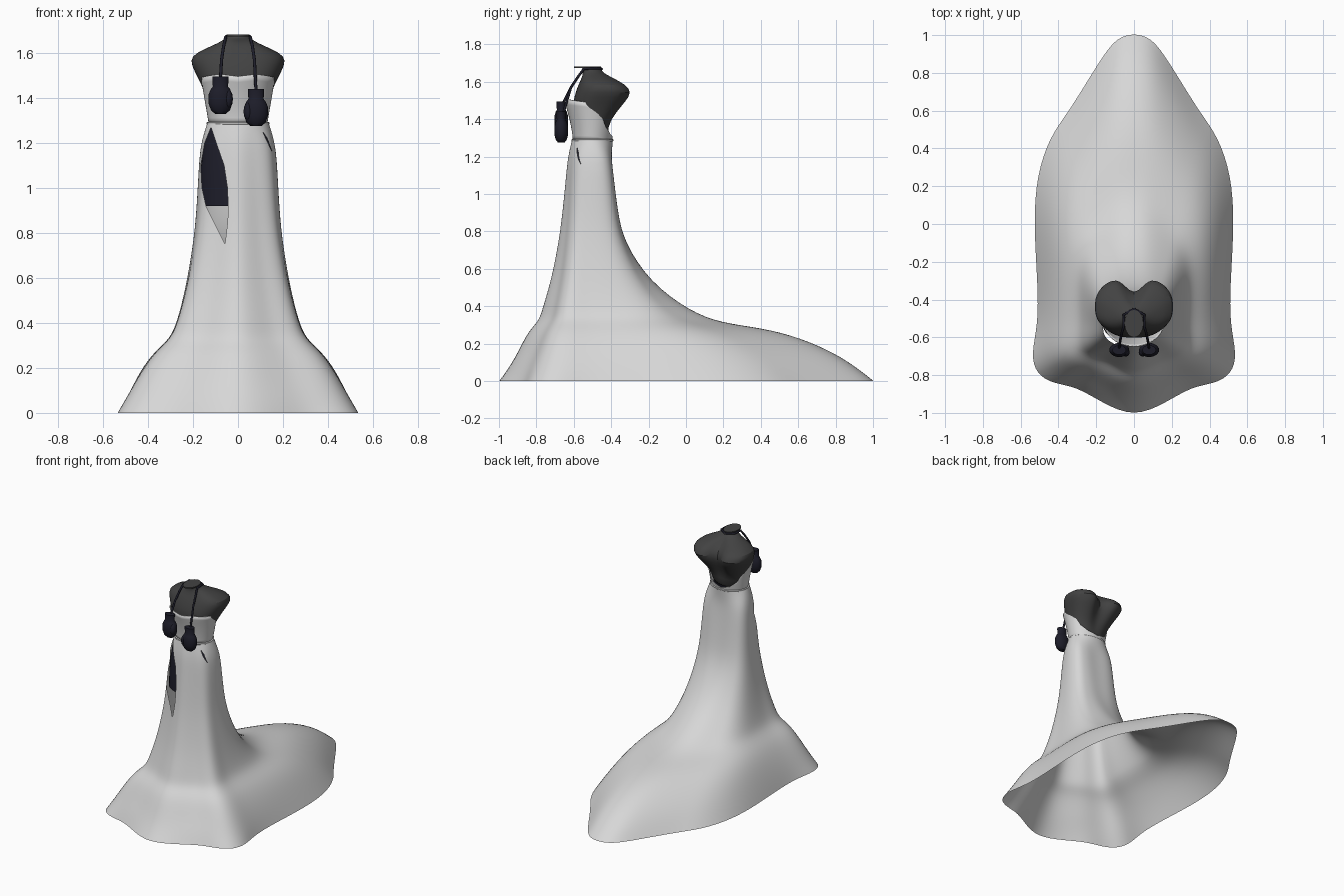
import bpy, bmesh, math
from mathutils import Vector

cube = bpy.data.objects.get("Cube")
if cube:
    bpy.data.objects.remove(cube)


def material(name, rgb):
    m = bpy.data.materials.new(name)
    m.use_nodes = True
    m.diffuse_color = (*rgb, 1)
    m.node_tree.nodes["Principled BSDF"].inputs["Base Color"].default_value = (*rgb, 1)
    return m


CLOTH = material("pale grey cloth", (.68, .68, .68))
FORM = material("charcoal form", (.055, .055, .055))
NAVY = material("dark navy", (.012, .012, .022))


def loft(name, rows, mat, caps=False, subdiv=0):
    """Skin closed rings of points that all have the same length."""
    bm = bmesh.new()
    vs = [[bm.verts.new(p) for p in row] for row in rows]
    n = len(rows[0])
    for a, b in zip(vs, vs[1:]):
        for i in range(n):
            j = (i + 1) % n
            bm.faces.new((a[i], a[j], b[j], b[i]))
    if caps:
        bm.faces.new(vs[0][::-1])
        bm.faces.new(vs[-1])
    bmesh.ops.recalc_face_normals(bm, faces=bm.faces)
    me = bpy.data.meshes.new(name)
    bm.to_mesh(me)
    bm.free()
    me.materials.append(mat)
    ob = bpy.data.objects.new(name, me)
    bpy.context.collection.objects.link(ob)
    if subdiv:
        mod = ob.modifiers.new("smooth", "SUBSURF")
        mod.levels = mod.render_levels = subdiv
    smooth(ob)
    return ob


def smooth(ob):
    bpy.ops.object.select_all(action="DESELECT")
    bpy.context.view_layer.objects.active = ob
    ob.select_set(True)
    bpy.ops.object.shade_smooth_by_angle(angle=math.radians(50))


def oval(z, rx, front, back, n=40, power=1.0):
    """Horizontal ring starting at the front centre."""
    pts = []
    for i in range(n):
        a = math.tau * i / n
        s, c = math.sin(a), math.cos(a)
        x = rx * math.copysign(abs(s) ** power, s)
        y = (front + back) / 2 - (back - front) / 2 * math.copysign(abs(c) ** power, c)
        pts.append(Vector((x, y, z)))
    return pts


def ramp(x, keys):
    """Piecewise linear lookup."""
    for (x0, y0), (x1, y1) in zip(keys, keys[1:]):
        if x <= x1:
            return y0 + (y1 - y0) * max(0, (x - x0) / (x1 - x0))
    return keys[-1][1]


# Skirt: hem outline, and (spread, height) profiles at front, side and back
hem = [(0, -1), (.16, -.945), (.3, -.87), (.42, -.84), (.505, -.785), (.535, -.68),
       (.512, -.52), (.512, -.3), (.525, 0), (.505, .25), (.44, .45),
       (.35, .59), (.25, .75), (.16, .89), (.085, .975), (0, 1)]
front = [(0, 1.29), (.055, 1.2), (.08, 1.1), (.13, .9), (.18, .75), (.28, .55),
         (.4, .4), (.46, .32), (.61, .27), (.77, .15), (.9, .07), (1, 0)]
side = [(0, 1.29), (.08, 1.2), (.105, 1.1), (.13, .9), (.17, .75), (.26, .55),
        (.36, .4), (.44, .33), (.62, .27), (.77, .19), (.9, .09), (1, 0)]
back = [(0, 1.29), (-.007, 1.2), (0, 1.1), (.018, .9), (.04, .75), (.14, .53),
        (.3, .37), (.42, .31), (.57, .285), (.72, .235), (.89, .13), (1, 0)]

last = len(hem) - 1
outline = [(i, 1, p) for i, p in enumerate(hem)]
outline += [(i, -1, hem[i]) for i in range(last - 1, 0, -1)]
rows = []
for f, s, b in zip(front, side, back):
    row = []
    for i, sign, (hx, hy) in outline:
        a = math.pi * i / last
        end, w = (f, math.cos(a) ** 2) if a < math.pi / 2 else (b, -math.cos(a))
        spread = s[0] + (end[0] - s[0]) * w
        z = s[1] + (end[1] - s[1]) * w
        # soft vertical folds on the front that fade out at waist and hem
        spread += .08 * spread * (1 - spread) * math.cos(a * 7.5) * max(0, math.cos(a))
        wx, wy = .137 * math.sin(a), -.5 - .11 * math.cos(a)
        row.append(Vector((sign * (wx + (hx - wx) * spread), wy + (hy - wy) * spread, z)))
    rows.append(row)
# offset the tightening that the smoothing gives the hem
n = len(rows[-1])
rows[-1] = [p + (p - (rows[-1][i - 1] + rows[-1][(i + 1) % n]) / 2) * .42
            for i, p in enumerate(rows[-1])]
skirt = loft("skirt", rows, CLOTH, subdiv=2)


def inside(x, z, poly):
    """Even-odd test in the front plane."""
    hit = False
    for (x0, z0), (x1, z1) in zip(poly, poly[1:] + poly[:1]):
        if (z0 > z) != (z1 > z) and x < x0 + (x1 - x0) * (z - z0) / (z1 - z0):
            hit = not hit
    return hit


def cut_opening(bm, poly):
    """Cut an outline, drawn in the front plane, out of the front of the cloth."""
    xs, zs = [p[0] for p in poly], [p[1] for p in poly]
    for (x0, z0), (x1, z1) in zip(poly, poly[1:] + poly[:1]):
        near = []
        for face in bm.faces:
            c = face.calc_center_median()
            if (c.y < -.45 and min(xs) - .03 < c.x < max(xs) + .03
                    and min(zs) - .05 < c.z < max(zs) + .05):
                near.append(face)
        geom = set(near)
        for face in near:
            geom.update(face.verts, face.edges)
        bmesh.ops.bisect_plane(bm, geom=list(geom), dist=1e-5, plane_co=(x0, 0, z0),
                               plane_no=(z1 - z0, 0, x0 - x1))
    gone = []
    for face in bm.faces:
        c = face.calc_center_median()
        if c.y < -.45 and inside(c.x, c.z, poly):
            gone.append(face)
    bmesh.ops.delete(bm, geom=gone, context="FACES")


# Thigh slit and small hip slash, cut through the smoothed skirt
bpy.context.view_layer.update()
smoothed = skirt.evaluated_get(bpy.context.evaluated_depsgraph_get())
bm = bmesh.new()
bm.from_mesh(smoothed.to_mesh())
smoothed.to_mesh_clear()
cut_opening(bm, [(-.12, 1.27), (-.097, 1.2), (-.062, 1.1), (-.047, 1.0), (-.044, .92),
                 (-.046, .85), (-.058, .75), (-.108, .85), (-.142, .92), (-.16, 1.0),
                 (-.165, 1.1), (-.148, 1.2)])
cut_opening(bm, [(.11, 1.25), (.129, 1.222), (.152, 1.16), (.124, 1.218)])
skirt.modifiers.clear()
bm.to_mesh(skirt.data)
bm.free()

# Dark slip seen through the slit
loft("slip", [oval(*r) for r in ((.92, .168, -.637, -.405), (1.0, .168, -.632, -.41),
                                 (1.1, .164, -.625, -.415), (1.2, .15, -.615, -.415),
                                 (1.28, .128, -.6, -.41))], NAVY)

# Waistband
loft("waistband", [oval(z, r, -.5 - r * .81, -.5 + r * .81)
                   for z, r in ((1.281, .135), (1.284, .139), (1.291, .139), (1.294, .13))], CLOTH)

# Bodice: top edge is high in front and drops to a point at the waist behind
top_edge = [(0, 1.495), (.5, 1.505), (1.4, 1.49), (1.85, 1.45), (2.2, 1.36), (2.6, 1.32), (3.2, 1.3)]
steps = 8
rings = [oval(1.29, .13 + .036 * k / steps, -.605 - .045 * (k / steps) ** 1.5,
              -.395 + .035 * k / steps, 48) for k in range(steps + 1)]
bodice_rows = []
for k in range(steps + 1):
    row = []
    for i in range(48):
        a = math.tau * i / 48
        z = 1.285 + (ramp(min(a, math.tau - a), top_edge) - 1.285) * k / steps
        t = min(steps - .001, (z - 1.285) / .21 * steps)
        p = rings[int(t)][i].lerp(rings[int(t) + 1][i], t - int(t))
        row.append(Vector((p.x, p.y, z)))
    bodice_rows.append(row)
bodice = loft("bodice", bodice_rows, CLOTH)
mod = bodice.modifiers.new("cloth thickness", "SOLIDIFY")
mod.thickness = .006

# Torso form: height, half width, front, back, spine groove depth
torso_rows = []
for z, rx, yf, yb, groove in (
        (1.28, .118, -.59, -.41, 0), (1.36, .128, -.595, -.41, .01),
        (1.43, .15, -.60, -.365, .03), (1.49, .178, -.605, -.31, .06),
        (1.545, .208, -.59, -.27, .1), (1.585, .21, -.575, -.31, .085),
        (1.615, .155, -.56, -.365, .05), (1.645, .085, -.55, -.425, .01),
        (1.663, .056, -.555, -.455, 0), (1.68, .05, -.56, -.455, 0)):
    ring = oval(z, rx, yf, yb, 40, .8 if rx > .14 else 1)
    for p in ring:
        if p.y > -.47:
            p.y -= groove * math.exp(-(p.x / .055) ** 2)
    torso_rows.append(ring)
loft("torso_form", torso_rows, FORM, caps=True, subdiv=1)
loft("neck_cap", [oval(z, .05, -.6, -.455, 24) for z in (1.673, 1.681)], FORM, caps=True)

# Hanging mitts: padded fist with cuff, thumb and cord
for label, x, top, turn in (("right", -.078, 1.495, 1), ("left", .08, 1.44, -1)):
    y = -.667
    profile = ((0, .036), (.045, .034), (.055, .042), (.08, .053), (.12, .053), (.15, .042), (.166, .024))
    mitt = loft(label + "_mitt", [oval(top - d, r, y - r * .7, y + r * .7, 24)
                                  for d, r in profile], NAVY, caps=True)
    mitt.location.x = x
    bpy.ops.mesh.primitive_uv_sphere_add(segments=24, ring_count=14,
                                         location=(x + turn * .034, y - .012, top - .1))
    thumb = bpy.context.object
    thumb.name = label + "_mitt_thumb"
    thumb.scale = (.021, .022, .04)
    thumb.data.materials.append(NAVY)
    smooth(thumb)
    # Cord from the cuff straight up to the neck and round behind it
    curve = bpy.data.curves.new(label + "_cord", "CURVE")
    curve.dimensions = "3D"
    curve.bevel_depth = .007
    curve.bevel_resolution = 2
    spline = curve.splines.new("POLY")
    s = -turn
    path = [(x, y + .01, top - .01), (s * .073, -.615, 1.57), (s * .064, -.575, 1.63),
            (s * .055, -.545, 1.67), (s * .054, -.48, 1.672), (0, -.45, 1.668)]
    spline.points.add(len(path) - 1)
    for point, co in zip(spline.points, path):
        point.co = (*co, 1)
    curve.materials.append(NAVY)
    bpy.context.collection.objects.link(bpy.data.objects.new(label + "_cord", curve))
